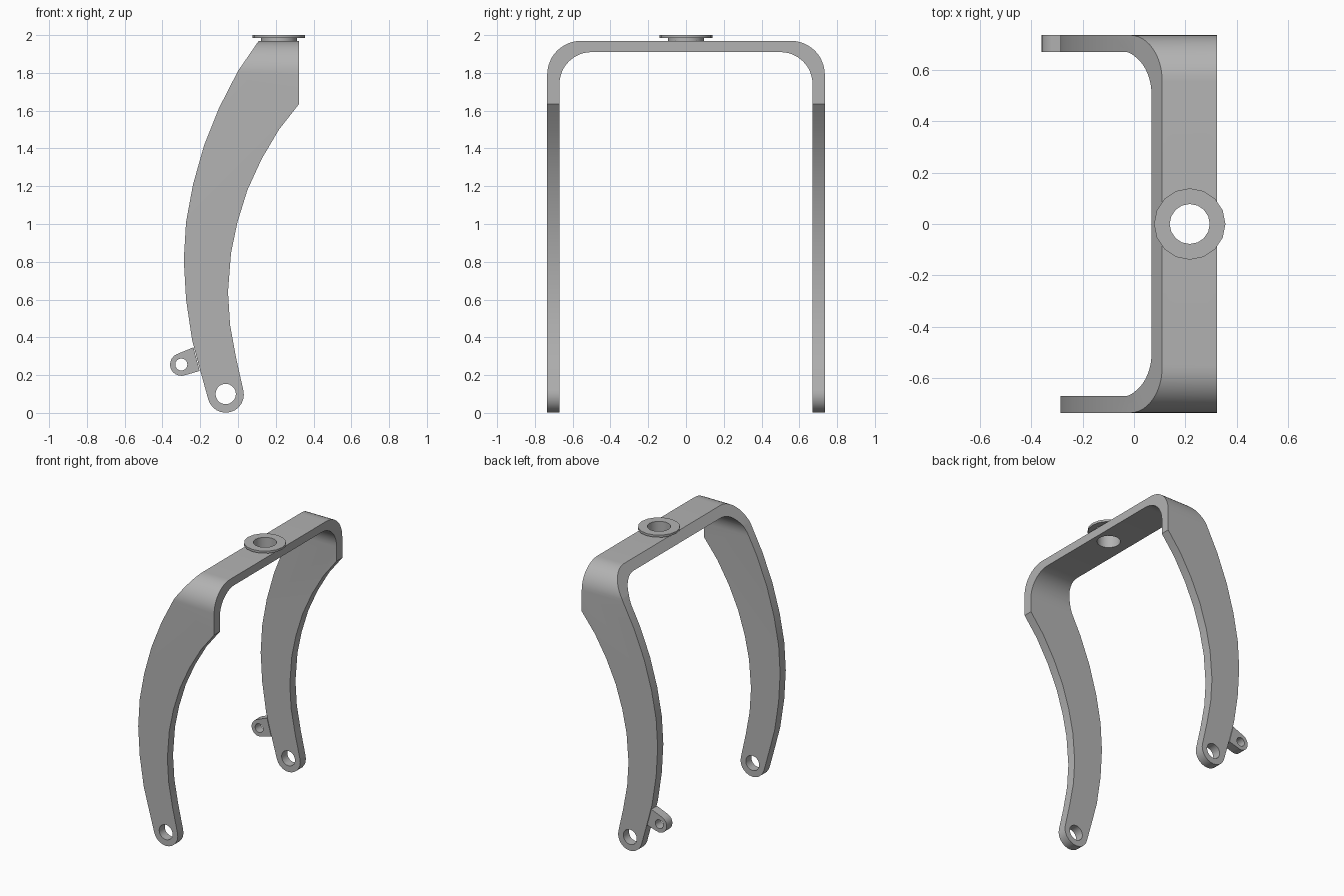
import bpy, bmesh, math
from mathutils import Vector

cube = bpy.data.objects.get("Cube")
if cube:
    bpy.data.objects.remove(cube, do_unlink=True)

steel = bpy.data.materials.new("grey steel")
steel.use_nodes = True
steel.diffuse_color = (0.45, 0.45, 0.45, 1)
steel.node_tree.nodes["Principled BSDF"].inputs["Base Color"].default_value = (0.45, 0.45, 0.45, 1)


def prism(name, outline, axis, start, end):
    """Extrude a 2D outline: (x, z) along y, (y, z) along x or (x, y) along z."""
    place = {"x": lambda p, d: (d, p[0], p[1]),
             "y": lambda p, d: (p[0], d, p[1]),
             "z": lambda p, d: (p[0], p[1], d)}[axis]
    bm = bmesh.new()
    face = bm.faces.new([bm.verts.new(place(p, start)) for p in outline])
    ext = bmesh.ops.extrude_face_region(bm, geom=[face])
    shift = Vector(place((0, 0), end - start))
    bmesh.ops.translate(bm, vec=shift, verts=[g for g in ext["geom"] if isinstance(g, bmesh.types.BMVert)])
    bmesh.ops.recalc_face_normals(bm, faces=bm.faces)
    mesh = bpy.data.meshes.new(name)
    bm.to_mesh(mesh)
    bm.free()
    mesh.materials.append(steel)
    obj = bpy.data.objects.new(name, mesh)
    bpy.context.collection.objects.link(obj)
    return obj


def arc(cx, cy, r, a0, a1, steps):
    angles = [math.radians(a0 + (a1 - a0) * i / steps) for i in range(steps + 1)]
    return [(cx + r * math.cos(a), cy + r * math.sin(a)) for a in angles]


def circle(cx, cy, r, sides):
    return arc(cx, cy, r, 0, 360, sides)[:-1]


def activate(obj):
    bpy.ops.object.select_all(action="DESELECT")
    obj.select_set(True)
    bpy.context.view_layer.objects.active = obj


def combine(obj, tool, operation):
    tool.hide_render = True
    mod = obj.modifiers.new(operation, "BOOLEAN")
    mod.operation, mod.object, mod.solver = operation, tool, "EXACT"
    activate(obj)
    bpy.ops.object.modifier_apply(modifier=mod.name)
    bpy.data.objects.remove(tool, do_unlink=True)


def finish(obj):
    activate(obj)
    bpy.ops.object.shade_smooth_by_angle(angle=math.radians(30))


HALF, WALL, TOP = 0.735, 0.065, 1.97
HEAD_X, BORE = 0.217, 0.078

# Fork: an arch seen from the side, trimmed to the curved leg outline
def arch_line(half, top, r):
    right = [(half, -0.1)] + arc(half - r, top - r, r, 0, 90, 12)
    return right + [(-y, z) for y, z in reversed(right)]

arch = arch_line(HALF, TOP, 0.18) + arch_line(HALF - WALL, TOP - WALL + 0.005, 0.17)[::-1]
fork = prism("fork", arch, "x", -0.6, 0.6)

front_edge = [(0.13, 2.0), (0.11, 1.97), (0.0, 1.81), (-0.10, 1.615), (-0.18, 1.415), (-0.238, 1.21),
              (-0.275, 1.01), (-0.287, 0.81), (-0.275, 0.60), (-0.243, 0.386), (-0.20, 0.225)]
rear_edge = [(-0.01, 0.29), (-0.042, 0.466), (-0.053, 0.64), (-0.037, 0.847), (-0.003, 1.01),
             (0.05, 1.18), (0.125, 1.344), (0.217, 1.50), (0.323, 1.635), (0.323, 2.0)]
leg_end = arc(-0.065, 0.097, 0.096, 195, 375, 12)
combine(fork, prism("leg_outline", front_edge + leg_end + rear_edge, "y", -1, 1), "INTERSECT")

# Axle holes through both legs and the bore through the crown
combine(fork, prism("axle_cutter", circle(-0.065, 0.1, 0.054, 20), "y", -1, 1), "DIFFERENCE")
combine(fork, prism("bore_cutter", circle(HEAD_X, 0, BORE, 16), "z", 1.8, 2.1), "DIFFERENCE")
finish(fork)

# Drilled tab on the back leg
tab_outline = arc(-0.30, 0.256, 0.06, 112, 292, 10) + [(-0.203, 0.222), (-0.236, 0.347)]
tab = prism("brake_tab", tab_outline, "y", HALF - WALL, HALF)
combine(tab, prism("tab_cutter", circle(-0.30, 0.256, 0.032, 16), "y", 0, 1), "DIFFERENCE")
finish(tab)

# Collar and flange ring on top of the crown
for name, radius, low, high in (("head_collar", 0.095, 1.965, 1.984), ("head_flange", 0.139, 1.984, 2.0)):
    ring = prism(name, circle(HEAD_X, 0, radius, 16), "z", low, high)
    combine(ring, prism("ring_cutter", circle(HEAD_X, 0, BORE, 16), "z", 1.8, 2.1), "DIFFERENCE")
    finish(ring)
